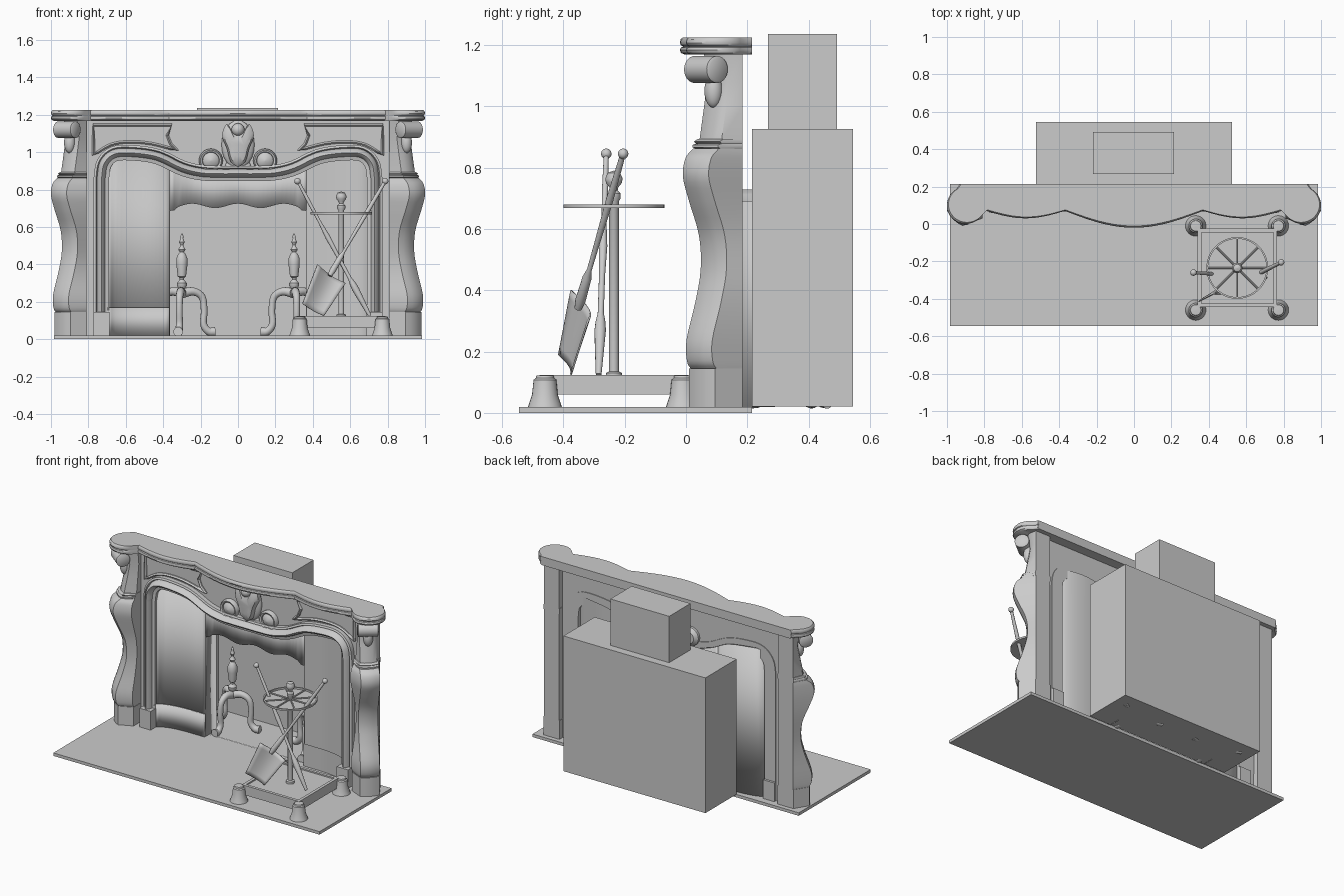
import bpy, bmesh, math
from mathutils import Vector as V
from math import sin, cos, pi

if "Cube" in bpy.data.objects:
    bpy.data.objects.remove(bpy.data.objects["Cube"])


def make(name, verts, faces, smooth=True, solid=0, closed=True):
    me = bpy.data.meshes.new(name)
    me.from_pydata([tuple(v) for v in verts], [], faces)
    bm = bmesh.new()
    bm.from_mesh(me)
    bmesh.ops.recalc_face_normals(bm, faces=bm.faces)
    bm.to_mesh(me)
    bm.free()
    ob = bpy.data.objects.new(name, me)
    bpy.context.collection.objects.link(ob)
    if smooth:
        bpy.ops.object.select_all(action='DESELECT')
        ob.select_set(True)
        bpy.context.view_layer.objects.active = ob
        bpy.ops.object.shade_smooth_by_angle(angle=math.radians(35))
    if solid:
        m = ob.modifiers.new("thickness", 'SOLIDIFY')
        m.thickness, m.offset = solid, 0
    return ob


def loft(name, rings, caps=True, loop=False, smooth=True):
    n, k = len(rings[0]), len(rings)
    verts = [v for r in rings for v in r]
    faces = [(i % k * n + j, i % k * n + (j + 1) % n, (i + 1) % k * n + (j + 1) % n, (i + 1) % k * n + j)
             for i in range(k if loop else k - 1) for j in range(n)]
    if caps and not loop:
        faces += [tuple(range(n)), tuple(range((k - 1) * n, k * n))]
    return make(name, verts, faces, smooth)


def grid(name, rows, solid=0):
    n = len(rows[0])
    faces = [(i * n + j, i * n + j + 1, (i + 1) * n + j + 1, (i + 1) * n + j)
             for i in range(len(rows) - 1) for j in range(n - 1)]
    return make(name, [v for r in rows for v in r], faces, True, solid)


def box(name, x0, x1, y0, y1, z0, z1):
    return loft(name, [[(x0, y0, z), (x1, y0, z), (x1, y1, z), (x0, y1, z)] for z in (z0, z1)], smooth=False)


def lathe(name, prof, base=(0, 0, 0), axis=(0, 0, 1), n=24):
    q = V((0, 0, 1)).rotation_difference(V(axis))
    return loft(name, [[V(base) + q @ V((r * cos(2 * pi * j / n), r * sin(2 * pi * j / n), h))
                        for j in range(n)] for r, h in prof])


def ball(name, c, r, s=(1, 1, 1)):
    prof = [(max(r * sin(pi * i / 12), 1e-4), -r * cos(pi * i / 12)) for i in range(13)]
    ob = lathe(name, prof)
    ob.scale, ob.location = s, c
    return ob


def rod(name, a, b, prof, n=12):
    """prof = (radius, fraction along the rod)"""
    d = V(b) - V(a)
    return lathe(name, [(r, t * d.length) for r, t in prof], a, d, n)


def spline(pts, m=6):
    p = [V(q) for q in pts]
    p = [2 * p[0] - p[1]] + p + [2 * p[-1] - p[-2]]
    out = []
    for i in range(1, len(p) - 2):
        a, b, c, d = p[i - 1:i + 3]
        for k in range(m):
            t = k / m
            out.append(.5 * (2 * b + (c - a) * t + (2 * a - 5 * b + 4 * c - d) * t * t + (3 * b - a - 3 * c + d) * t ** 3))
    return out + [p[-2]]


def sweep(name, path, prof, loop=False):
    """path lies in the xz plane, prof = (sideways offset, y)"""
    rings, k = [], len(path)
    for i, p in enumerate(path):
        a = path[i - 1] if loop or i else p
        b = path[(i + 1) % k] if loop or i < k - 1 else p
        t = (b - a).normalized()
        nrm = V((-t.y, t.x))
        rings.append([(p.x + nrm.x * o, y, p.y + nrm.y * o) for o, y in prof])
    return loft(name, rings, loop=loop)


def tube(name, path, radii, n=12):
    rings = []
    for i, p in enumerate(path):
        t = (path[min(i + 1, len(path) - 1)] - path[max(i - 1, 0)]).normalized()
        u = t.cross(V((.3, -.8, .1))).normalized()
        w = t.cross(u)
        r = radii(i / (len(path) - 1))
        rings.append([p + r * (u * cos(2 * pi * j / n) + w * sin(2 * pi * j / n)) for j in range(n)])
    return loft(name, rings)


def mirror(ob):
    me = ob.data.copy()
    c = bpy.data.objects.new(ob.name + "_right", me)
    bpy.context.collection.objects.link(c)
    for v in me.vertices:
        v.co.x = -v.co.x
    me.flip_normals()
    c.location, c.scale = (-ob.location.x, ob.location.y, ob.location.z), ob.scale


# hearth slab, open-fronted firebox and flue
box("hearth_slab", -.985, .985, -.545, .215, 0, .02)
B = [(x, y, z) for z in (.021, .925) for x, y in ((-.525, .215), (.525, .215), (.525, .545), (-.525, .545))]
make("firebox", B, [(0, 1, 2, 3), (4, 5, 6, 7), (1, 2, 6, 5), (2, 3, 7, 6), (3, 0, 4, 7)], False)
box("flue", -.22, .215, .267, .492, .925, 1.235)

# scalloped mantel shelf
half = [(-.9 + .1 * cos(a), .1 + .1 * sin(a)) for a in [math.radians(110 + 10 * i) for i in range(22)]]
half = [(-.93, .215)] + [p for p in half if p[1] < .19]
half += [(-.79 + .42 * i / 10, .07 - .04 * sin(pi * i / 10)) for i in range(11)]
half += [(x, .07 - .09 * cos(pi * x / .74)) for x in [-.37 + .037 * i for i in range(1, 11)]]
outline = half + [(-x, y) for x, y in half[-2::-1]]
rings = [[(x * (1 - s), .215 + (y - .215) * (1 - 5 * s), z) for x, y in outline]
         for s, z in ((.014, 1.168), (.003, 1.174), (0, 1.183), (.003, 1.192), (.01, 1.195),
                      (.003, 1.199), (0, 1.207), (.002, 1.218), (.008, 1.225))]
loft("mantel_shelf", rings)

# arched surround moulding and frieze plate
arch = spline([V(p) for p in ((-.73, .86), (-.715, .94), (-.66, .99), (-.56, .995), (-.43, .975),
                              (-.3, .915), (-.2, .89), (-.1, .885), (0, .885))])
path = [V((-.73, .14))] + arch
mould = [(.042, .155), (.042, .1), (.03, .095), (.024, .11), (.016, .082), (.0, .068), (-.014, .082),
         (-.02, .105), (-.04, .11), (-.04, .155)]
mirror(sweep("arch_moulding", path, mould))
mirror(box("arch_plinth", -.772, -.688, .06, .17, .02, .145))
poly = [(-.83, .02), (-.73, .02)] + [tuple(p) for p in arch]
poly = poly + [(-x, z) for x, z in poly[-2::-1]] + [(.83, 1.17), (-.83, 1.17)]
loft("frieze_plate", [[(x, y, z) for x, z in poly] for y in (.13, .15)])

# raised frieze panel frames
bottom = spline([V(p) for p in ((-.325, 1.01), (-.46, 1.045), (-.58, 1.055), (-.68, 1.04), (-.773, .985))], 4)
frame = [V(p) for p in ((-.773, 1.06), (-.773, 1.145), (-.56, 1.145), (-.355, 1.145), (-.378, 1.09), (-.36, 1.045))] + bottom
mirror(sweep("frieze_panel_frame", frame, [(-.008, .135), (-.008, .122), (0, .114), (.008, .122), (.008, .135)], True))

# carved centre cartouche and rosettes
ball("cartouche_back", (0, .125, 1.04), .1, (.88, .35, 1.3))
shield = spline([V(p) for p in ((0, .92), (-.04, .95), (-.06, 1.02), (-.085, 1.09), (-.06, 1.15), (-.03, 1.11), (0, 1.1))], 4)
shield = [(p.x, p.y) for p in shield[:-1]] + [(-p.x, p.y) for p in shield[:0:-1]]
loft("cartouche_shield", [[(x * s, y, 1.03 + (z - 1.03) * s) for x, z in shield]
                          for s, y in ((1, .12), (1, .09), (.85, .075), (.5, .068))])
ball("cartouche_bead", (0, .09, 1.12), .035)
ball("cartouche_drop", (0, .13, .92), .05, (1.4, .4, 1))
mirror(lathe("rosette", [(.04, 0), (.062, .02), (.064, .07), (.056, .085), (.046, .08), (.044, .07),
                         (.034, .08), (.001, .09)], (-.145, .185, .955), (0, -1, 0)))

# coved firebox surround with wavy-topped opening
def top(x):
    return min(arch, key=lambda p: abs(p.x + abs(x))).y + .01

def cove(x):
    t = max(0, min(1, (abs(x) - .48) / .22))
    return .18 - .07 * (1 - math.sqrt(1 - t * t * .98))

def edge(x):
    return .715 + .012 * cos(abs(x) / .365 * 3 * pi) - (.015 if abs(x) > .34 else 0)

xs = [-.7 + .335 * i / 16 for i in range(17)]
mirror(grid("cove_panel", [[(x, cove(x), z) for z in (.02, top(x))] for x in xs], .008))
mirror(grid("cove_skirting", [[(x, cove(x) - .008, z) for z in (.02, .17)] for x in xs], .012))
xo = [-.365 + .73 * i / 32 for i in range(33)]
grid("panel_over_opening", [[(x, .18, edge(x)), (x, .18, top(x))] for x in xo], .008)
rim = [(-.365, .02)] + [(x, edge(x)) for x in xo] + [(.365, .02)]
grid("opening_reveal", [[(x, y, z) for y in (.18, .29)] for x, z in rim], .004)

# diagonal bombe pilasters with plinth, necking and scroll console
def section(d, z, w=.042, e=0):
    x, y = -.86 - d, .13 - d
    mid = [(x + w * t - .008 * (1 - t * t), y - w * t - .008 * (1 - t * t), z) for t in (1, .5, 0, -.5, -1)]
    return [(-.81 + e, .185, z), (-.81 + e, y - w + .04, z)] + mid + [(-.92 - e, .185, z)]

swing = spline([V(p) for p in ((.07, .14), (.085, .17), (.086, .24), (.058, .36), (.04, .47), (.046, .58),
                               (.078, .69), (.098, .77), (.09, .83), (.065, .862))], 4)
mirror(loft("pilaster_shaft", [section(p.x, p.y) for p in swing]))
mirror(loft("pilaster_plinth", [section(.078, z, .042, .003) for z in (.02, .145)]))
mirror(loft("pilaster_necking", [section(d, z, .042, .003) for d, z in
                                 ((.055, .86), (.067, .866), (.067, .874), (.055, .878), (.062, .885), (.05, .893))]))
mirror(loft("console", [section(d, z, .036) for d, z in ((.05, .89), (.035, 1.0), (.025, 1.08), (.035, 1.17))]))
mirror(rod("console_scroll", (-.965, .105, 1.12), (-.865, .005 + .02, 1.12), [(.036, 0), (.044, .04), (.044, .96), (.036, 1)], 24))
mirror(ball("console_leaf", (-.9, .09, 1.05), .05, (.6, .6, 1.1)))

# andirons: turned post on three curved legs
mirror(lathe("andiron_post", [(.018, .235), (.024, .25), (.012, .265), (.026, .285), (.026, .3), (.012, .318), (.012, .328),
                              (.022, .335), (.03, .4), (.03, .43), (.02, .455), (.01, .465), (.02, .48), (.01, .495),
                              (.008, .505), (.015, .52), (.007, .54), (.009, .55), (.001, .566)], (-.3, .37, 0)))
for i, (dx, dy) in enumerate(((.175, .04), (-.02, -.16), (-.15, .09))):
    leg = spline([V((-.3 + dx * a, .37 + dy * a, z)) for a, z in
                  ((0, .245), (.35, .255), (.62, .225), (.68, .15), (.66, .08), (.82, .042), (1, .04))], 4)
    mirror(tube("andiron_leg_%d" % i, leg, lambda t: .026 - .008 * sin(pi * t)))

# tool stand: tray, bell feet, post and spoked ring
CX, CY = .552, -.235
box("stand_tray", .345, .76, -.44, -.03, .06, .115)
for a, b, c, d in ((.34, .765, -.445, -.425), (.34, .765, -.045, -.025), (.34, .36, -.445, -.025), (.745, .765, -.445, -.025)):
    box("tray_rim", a, b, c, d, .06, .124)
for x in (.33, .772):
    for y in (-.46, -.01):
        lathe("stand_foot", [(.055, .02), (.052, .03), (.042, .06), (.037, .108), (.03, .113), (.028, .122), (.001, .124)], (x, y, 0))
lathe("stand_post", [(.026, .115), (.026, .13), (.016, .135), (.016, .69), (.022, .7), (.022, .715), (.012, .725),
                     (.014, .735), (.026, .75), (.028, .765), (.02, .783), (.001, .79)], (CX, CY, 0))
lathe("stand_ring", [(.156, .668), (.165, .668), (.165, .68), (.156, .68), (.156, .668)], (CX, CY, 0), n=48)
for i in range(8):
    a = i * pi / 4
    rod("ring_spoke_%d" % i, (CX, CY, .674), (CX + .16 * cos(a), CY + .16 * sin(a), .674), [(.005, 0), (.005, 1)], 8)

# brush and shovel leaning crosswise in the stand
rod("brush", (.32, -.26, .845), (.705, -.285, .125),
    [(.008, 0), (.01, .15), (.008, .3), (.014, .42), (.01, .55), (.01, .72), (.016, .76), (.019, .8), (.01, .99), (.009, 1)])
ball("brush_knob", (.318, -.26, .845), .017)
rod("shovel_handle", (.787, -.205, .845), (.49, -.352, .34),
    [(.009, 0), (.012, .3), (.009, .6), (.008, .75), (.015, .8), (.017, .95), (.012, 1)])
ball("shovel_knob", (.787, -.205, .845), .017)
TL, TR, BL, BR = V((.425, -.375, .4)), V((.575, -.32, .3)), V((.345, -.415, .19)), V((.46, -.375, .125))
rows = []
for i in range(9):
    v = i / 8
    rows.append([TL.lerp(TR, u).lerp(BL.lerp(BR, u), v) + V((.0, .03, -.012)) * sin(pi * u) * (1 - .5 * v)
                 for u in [j / 8 for j in range(9)]])
grid("shovel_blade", rows, .006)
